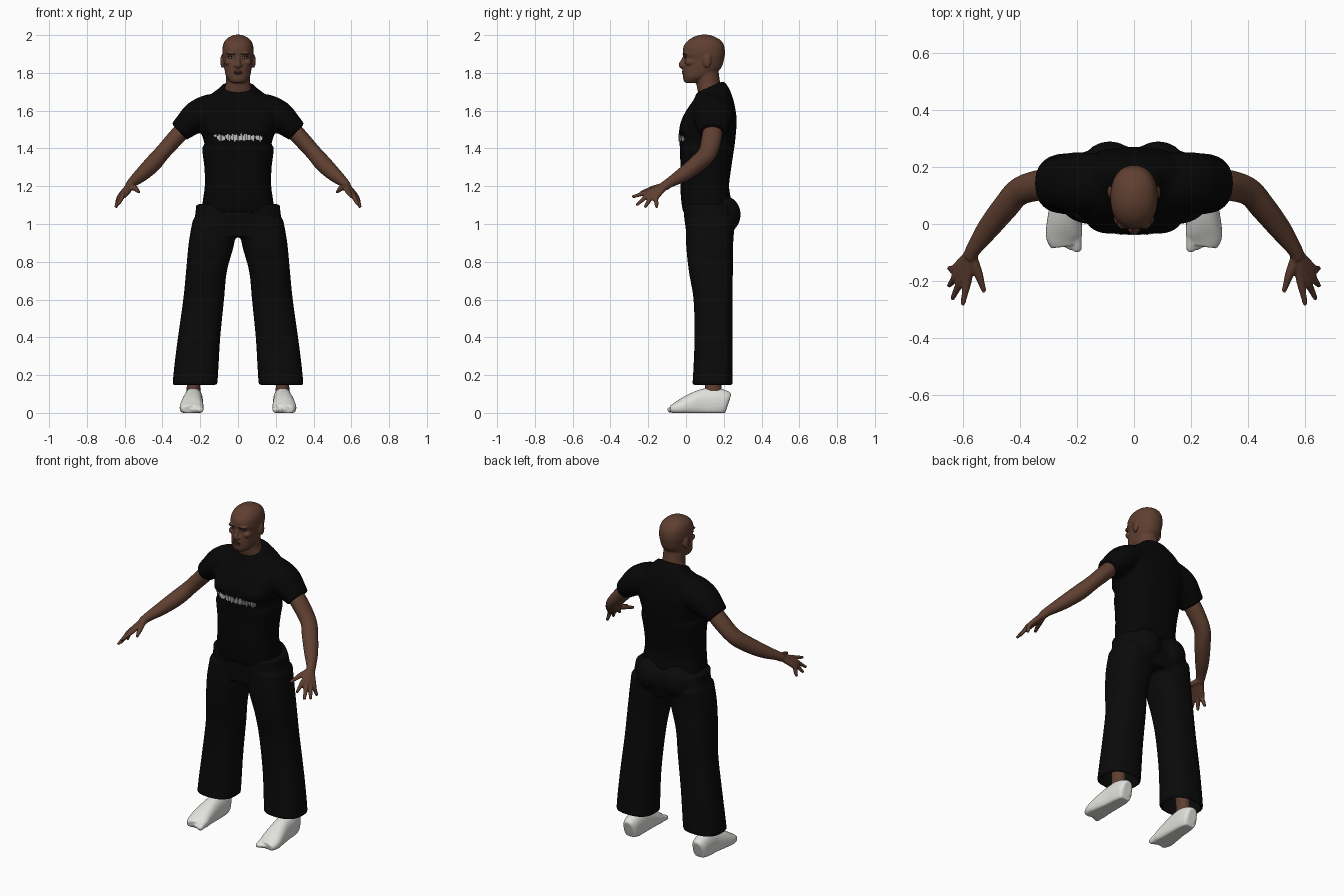
import bpy, bmesh, math, random
from mathutils import Vector, Matrix
from mathutils.bvhtree import BVHTree

random.seed(4)
cube = bpy.data.objects.get("Cube")
if cube:
    bpy.data.objects.remove(cube, do_unlink=True)


def material(name, rgb):
    m = bpy.data.materials.new(name)
    m.use_nodes = True
    m.diffuse_color = (*rgb, 1)
    bsdf = next(n for n in m.node_tree.nodes if n.type == "BSDF_PRINCIPLED")
    bsdf.inputs["Base Color"].default_value = (*rgb, 1)
    bsdf.inputs["Roughness"].default_value = 0.8
    return m


SKIN = material("brown skin", (0.115, 0.05, 0.03))
LIPS = material("dark lips", (0.065, 0.027, 0.02))
DARK = material("dark brow", (0.012, 0.007, 0.005))
SHIRT = material("black shirt cloth", (0.002, 0.002, 0.002))
PANTS = material("black trouser cloth", (0.003, 0.003, 0.003))
WHITE = material("white shoe", (0.75, 0.75, 0.72))
PRINT = material("light grey print", (0.5, 0.5, 0.5))


def spline(rows, steps=4):
    """Catmull-Rom interpolation of equal-length rows."""
    rows = [Vector(r) for r in rows]
    out = []
    for i in range(len(rows) - 1):
        p0, p1, p2 = rows[max(i - 1, 0)], rows[i], rows[i + 1]
        p3 = rows[min(i + 2, len(rows) - 1)]
        for k in range(steps):
            t = k / steps
            out.append(p1 + 0.5 * t * ((p2 - p0) + t * ((2 * p0 - 5 * p1 + 4 * p2 - p3)
                                                        + t * (3 * p1 - p0 - 3 * p2 + p3))))
    return out + [rows[-1]]


def oval(n, power):
    for i in range(n):
        a = 2 * math.pi * i / n
        c, s = math.cos(a), math.sin(a)
        yield (math.copysign(abs(c) ** (2 / power), c), math.copysign(abs(s) ** (2 / power), s))


def loft(bm, rings):
    rings = [[bm.verts.new(p) for p in r] for r in rings]
    n = len(rings[0])
    faces = [bm.faces.new(rings[0]), bm.faces.new(rings[-1])]
    for a, b in zip(rings, rings[1:]):
        for i in range(n):
            j = (i + 1) % n
            faces.append(bm.faces.new((a[i], a[j], b[j], b[i])))
    bmesh.ops.recalc_face_normals(bm, faces=faces)


def body(bm, rows, power=2.3, side=1, steps=4):
    """Stack of level sections: height, centre x, half width, front y, back y, tilt."""
    rings = []
    for z, x, w, y0, y1, tilt in spline([(*r, 0)[:6] for r in rows], steps):
        rings.append([Vector((side * x + w * c, (y0 + y1) / 2 + (y1 - y0) / 2 * s,
                              z + tilt * (y1 - y0) / 2 * s)) for c, s in oval(40, power)])
    loft(bm, rings)


def tube(bm, rows, side=1, ref=(0, 1, 0), power=2):
    """Limb along a path: x, y, z, radius across, radius towards ref."""
    pts = spline(rows)
    rings = []
    for i, p in enumerate(pts):
        t = (Vector(pts[min(i + 1, len(pts) - 1)][:3]) - Vector(pts[max(i - 1, 0)][:3])).normalized()
        v = Vector(ref)
        v = (v - t * v.dot(t)).normalized()
        u = t.cross(v)
        ring = [Vector(p[:3]) + u * p[3] * c + v * p[4] * s for c, s in oval(24, power)]
        rings.append([Vector((side * q.x, q.y, max(q.z, 0))) for q in ring])
    loft(bm, rings)


def ball(bm, centre, radii):
    m = Matrix.Translation(centre) @ Matrix.Diagonal((*radii, 1))
    bmesh.ops.create_uvsphere(bm, u_segments=20, v_segments=12, radius=1, matrix=m)


def part(name, mat, bm, voxel=0, mirror=False):
    me = bpy.data.meshes.new(name)
    bm.to_mesh(me)
    bm.free()
    me.materials.append(mat)
    ob = bpy.data.objects.new(name, me)
    bpy.context.collection.objects.link(ob)
    if voxel:
        me.shade_smooth()
        r = ob.modifiers.new("blend", "REMESH")
        r.mode, r.voxel_size, r.use_smooth_shade = "VOXEL", voxel, True
        s = ob.modifiers.new("soften", "SMOOTH")
        s.factor, s.iterations = 0.5, 3
    if mirror:
        ob.modifiers.new("both sides", "MIRROR").use_mirror_merge = False
    return ob


def front_of(ob):
    """Function giving the front surface y of an object at x, z."""
    bpy.context.view_layer.update()
    tree = BVHTree.FromObject(ob, bpy.context.evaluated_depsgraph_get())

    def y_at(x, z):
        hit = tree.ray_cast(Vector((x, -1, z)), Vector((0, 1, 0)))[0]
        return hit.y if hit else 0
    return y_at


# Shirt with short sleeves
bm = bmesh.new()
body(bm, [(1.06, 0, .19, -.015, .24), (1.12, 0, .187, -.025, .24), (1.2, 0, .176, -.03, .228),
          (1.3, 0, .178, -.03, .24), (1.4, 0, .19, -.032, .255), (1.42, 0, .177, -.034, .258),
          (1.5, 0, .2, -.036, .266), (1.56, 0, .215, -.02, .268), (1.62, 0, .205, .01, .258, .05),
          (1.67, 0, .16, .035, .24, .2), (1.705, 0, .105, .048, .215, .4),
          (1.725, 0, .088, .055, .195, .45)], power=2.6)
for s in (1, -1):
    tube(bm, [(.1, .145, 1.605, .088, .1), (.16, .145, 1.595, .088, .105),
              (.22, .145, 1.565, .085, .105), (.27, .142, 1.525, .07, .092),
              (.312, .14, 1.488, .058, .077)], s)
    ball(bm, (s * .085, .02, 1.5), (.085, .055, .06))
shirt = part("shirt", SHIRT, bm, .009)

# Ragged abstract band across the chest
bm = bmesh.new()
chest = front_of(shirt)
for i in range(29):
    x = -.126 + i * .009
    h = random.uniform(.014, .036) * (.5 if i < 2 else 1)
    z = 1.458 + random.uniform(-.004, .004) + (.012 if i < 2 else 0)
    m = Matrix.Translation((x, chest(x, z), z)) @ Matrix.Diagonal((.0072, .007, h, 1))
    bmesh.ops.create_cube(bm, size=1, matrix=m)
part("chest_print", PRINT, bm)

# Wide trousers, hollow at the hems
bm = bmesh.new()
body(bm, [(1.105, 0, .222, -.012, .255), (1.06, 0, .225, -.012, .27), (1.0, 0, .235, -.005, .262),
          (.93, 0, .235, .005, .24)], power=2.6)
for s in (1, -1):
    ball(bm, (s * .085, .2, 1.05), (.1, .09, .1))
    body(bm, [(1.02, .125, .115, 0, .26), (.9, .14, .121, 0, .25), (.75, .167, .108, .015, .248),
              (.6, .182, .108, .04, .247), (.4, .206, .112, .045, .247), (.25, .22, .117, .04, .247),
              (.148, .228, .119, .034, .247)], 2.5, s)
trousers = part("trousers", PANTS, bm, .009)
# Cutters for the leg openings
bm = bmesh.new()
for s in (1, -1):
    body(bm, [(.1, .228, .108, .045, .236), (.26, .22, .104, .052, .234)], 2.5, s)
openings = part("hem_cutter", PANTS, bm)
openings.hide_render = True
openings.hide_set(True)
cut = trousers.modifiers.new("hem openings", "BOOLEAN")
cut.object, cut.operation, cut.solver = openings, "DIFFERENCE", "EXACT"

# Head and neck
bm = bmesh.new()
body(bm, [(1.65, 0, .085, .075, .19), (1.7, 0, .076, .063, .188), (1.74, 0, .065, .055, .182),
          (1.78, 0, .063, .05, .176), (1.83, 0, .06, .05, .17)], 2)
body(bm, [(1.747, 0, .034, -.002, .06), (1.758, 0, .047, -.012, .09), (1.78, 0, .063, -.016, .13),
          (1.81, 0, .07, -.018, .172), (1.84, 0, .075, -.015, .193), (1.875, 0, .079, -.009, .202),
          (1.9, 0, .083, -.017, .206), (1.94, 0, .081, -.013, .203), (1.97, 0, .069, .009, .187),
          (1.99, 0, .046, .04, .155), (2.002, 0, .015, .075, .12)], 2.2)
tube(bm, [(0, -.006, 1.885, .009, .01), (0, -.017, 1.86, .012, .013),
          (0, -.024, 1.84, .016, .015), (0, -.012, 1.829, .012, .01)])
for s in (1, -1):
    ball(bm, (s * .015, -.014, 1.839), (.01, .012, .008))
    ball(bm, (s * .034, .0, 1.903), (.028, .018, .008))
    ball(bm, (s * .05, .02, 1.856), (.022, .025, .018))
    ball(bm, (s * .083, .112, 1.862), (.011, .022, .036))
head = part("head", SKIN, bm, .005)

# Painted face details laid on the skin
face = front_of(head)
for name, mat, x, z, size in (("brow", DARK, .034, 1.9, (.021, .003, .003)),
                              ("eye_lid", DARK, .034, 1.882, (.018, .003, .007)),
                              ("eye", PRINT, .034, 1.882, (.014, .004, .0045)),
                              ("iris", DARK, .034, 1.882, (.0045, .0048, .0045))):
    bm = bmesh.new()
    for s in (1, -1):
        ball(bm, (s * x, face(s * x, z), z), size)
    part(name, mat, bm).data.shade_smooth()
bm = bmesh.new()
for z in (1.806, 1.797):
    ball(bm, (0, face(0, z) + .001, z), (.025, .0045, .005))
part("lips", LIPS, bm).data.shade_smooth()

# Arm, with fingers running out of the wrist to make the palm
bm = bmesh.new()
tube(bm, [(.25, .145, 1.54, .045, .05), (.32, .138, 1.467, .045, .054), (.4, .115, 1.378, .042, .05),
          (.45, .06, 1.32, .045, .046), (.51, -.015, 1.262, .038, .04), (.56, -.085, 1.22, .026, .028),
          (.575, -.115, 1.2, .024, .026)])
wrist = (.572, -.105, 1.205, .02, .018)
for knuckle, tip in (((.583, -.195, 1.172), (.6, -.284, 1.143)),
                     ((.604, -.195, 1.158), (.637, -.263, 1.1)),
                     ((.62, -.18, 1.147), (.649, -.218, 1.088)),
                     ((.628, -.158, 1.142), (.648, -.155, 1.086)),
                     ((.546, -.172, 1.19), (.524, -.238, 1.168))):
    k, t = Vector(knuckle), Vector(tip)
    tube(bm, [wrist, (*k, .016, .014), (*k.lerp(t, .5), .012, .011), (*t, .008, .008)], ref=(0, 0, 1))
part("arm", SKIN, bm, .005, True)

# Ankle
bm = bmesh.new()
tube(bm, [(.235, .145, .09, .04, .048), (.235, .145, .16, .036, .044), (.225, .147, .32, .045, .05)])
part("ankle", SKIN, bm, .007, True)

# Shoe with faint toe shapes
bm = bmesh.new()
tube(bm, [(.236, .226, .055, .028, .045), (.236, .21, .058, .043, .062), (.236, .16, .055, .05, .08),
          (.238, .09, .05, .053, .077), (.243, .02, .04, .06, .058), (.245, -.04, .025, .064, .038),
          (.24, -.075, .018, .052, .024)], ref=(0, 0, 1), power=2.3)
for i in range(5):
    x = .2 + i * .023
    r = .017 - i * .0012
    tube(bm, [(x, 0, .035, r, .03), (x, -.05 + i * .005, .024, r, .022),
              (x, -.085 + i * .008, .016, r, .016), (x, -.096 + i * .009, .012, r * .6, .01)],
         ref=(0, 0, 1))
part("shoe", WHITE, bm, .005, True)
